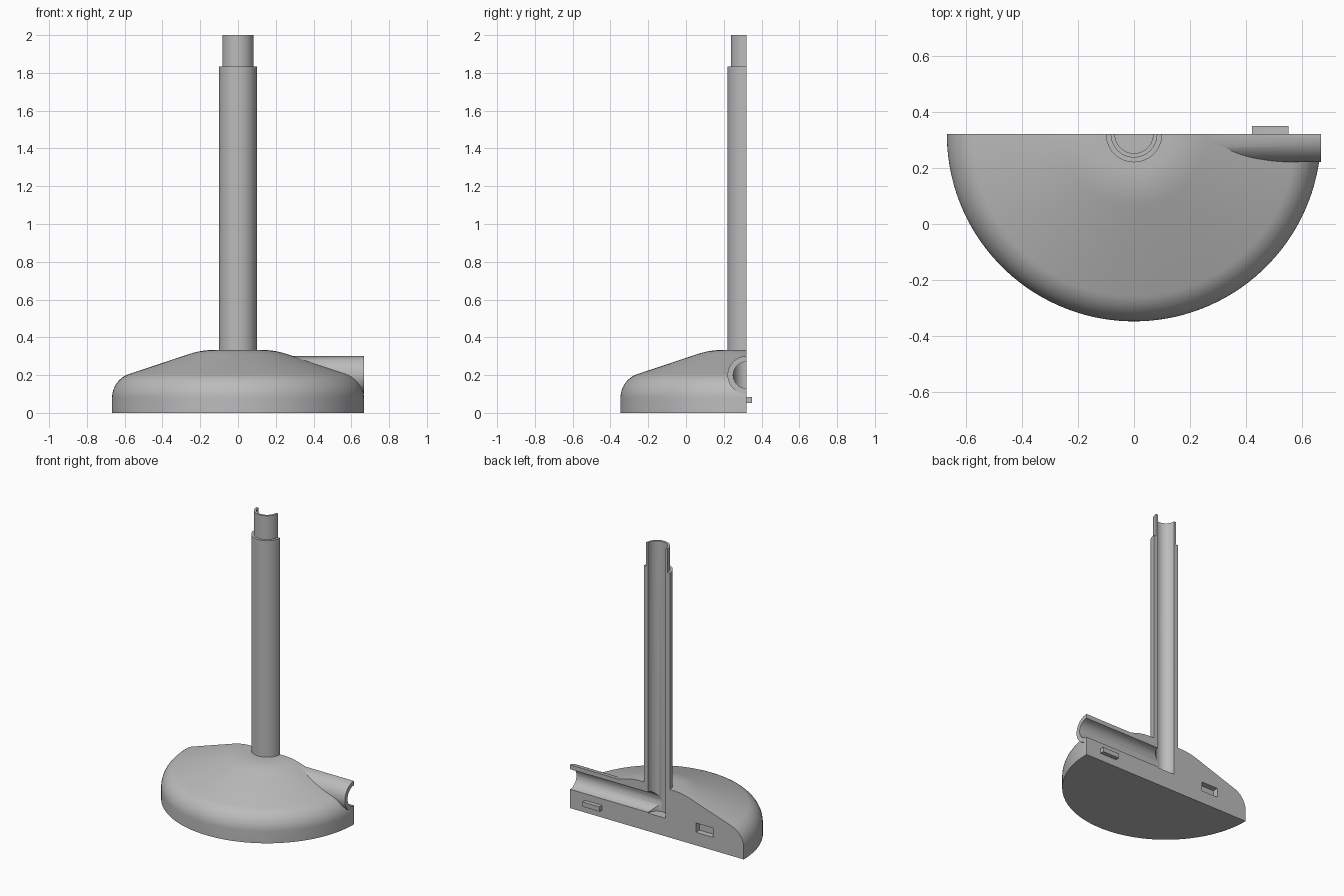
import bpy
import bmesh
import math
from mathutils import Matrix, Vector

if "Cube" in bpy.data.objects:
    bpy.data.objects.remove(bpy.data.objects["Cube"])

CUT_Y = 0.32      # flat parting face of the half shell
R = 0.667         # base radius
PIPE_Z = 0.2      # height of the side pipe axis

grey = bpy.data.materials.new("plain_grey")
grey.use_nodes = True
colour = (0.5, 0.5, 0.5, 1)
grey.diffuse_color = colour
grey.node_tree.nodes["Principled BSDF"].inputs["Base Color"].default_value = colour


def finish(name, bm):
    bmesh.ops.recalc_face_normals(bm, faces=bm.faces)
    mesh = bpy.data.meshes.new(name)
    bm.to_mesh(mesh)
    bm.free()
    mesh.materials.append(grey)
    obj = bpy.data.objects.new(name, mesh)
    bpy.context.collection.objects.link(obj)
    return obj


def lathe(name, profile, steps=128):
    """Solid of revolution around the stem axis; profile starts and ends on it."""
    bm = bmesh.new()
    rings = []
    for r, z in profile:
        if r == 0:
            rings.append([bm.verts.new((0, CUT_Y, z))] * steps)
            continue
        angles = [2 * math.pi * (i + 0.5) / steps for i in range(steps)]
        rings.append([bm.verts.new((r * math.cos(a), CUT_Y + r * math.sin(a), z)) for a in angles])
    for low, high in zip(rings, rings[1:]):
        for i in range(steps):
            j = (i + 1) % steps
            bm.faces.new(dict.fromkeys((low[i], low[j], high[j], high[i])))
    return finish(name, bm)


def side_rod(name, radius, x0, x1):
    bm = bmesh.new()
    place = Matrix.Translation(((x0 + x1) / 2, CUT_Y, PIPE_Z)) @ Matrix.Rotation(math.pi / 2, 4, "Y")
    place = place @ Matrix.Rotation(math.pi / 64, 4, "Z")
    bmesh.ops.create_cone(bm, cap_ends=True, segments=64, radius1=radius, radius2=radius,
                          depth=x1 - x0, matrix=place)
    return finish(name, bm)


def box(name, low, high):
    low, high = Vector(low), Vector(high)
    bm = bmesh.new()
    bmesh.ops.create_cube(bm, size=1, matrix=Matrix.Translation((low + high) / 2)
                          @ Matrix.Diagonal((*(high - low), 1)))
    return finish(name, bm)


def combine(target, tool, operation):
    mod = target.modifiers.new(operation.lower(), "BOOLEAN")
    mod.operation = operation
    mod.solver = "EXACT"
    mod.object = tool
    bpy.context.view_layer.objects.active = target
    bpy.ops.object.modifier_apply(modifier=mod.name)
    bpy.data.objects.remove(tool)


# Domed foot with rounded rim and shoulder, rising into the stem and its neck
profile = [(0, 0), (R, 0)]
slope = math.radians(71.6)
rim = 0.133
for i in range(13):
    a = slope * i / 12
    profile.append((R - rim + rim * math.cos(a), 0.08 + rim * math.sin(a)))
start, corner, end = Vector((0.26, 0.311)), Vector((0.194, 0.333)), Vector((0.13, 0.333))
for i in range(9):
    t = i / 8
    profile.append(tuple(start * (1 - t) ** 2 + corner * 2 * t * (1 - t) + end * t * t))
profile += [(0.1, 0.333), (0.1, 1.835), (0.083, 1.835), (0.083, 2), (0, 2)]
shell = lathe("stand_half_shell", profile)

# Side pipe, then the two bores that meet inside the foot
combine(shell, side_rod("side_pipe", 0.1, 0.02, R - 0.001), "UNION")
combine(shell, lathe("stem_bore", [(0, 0.125), (0.068, 0.125), (0.068, 2.1), (0, 2.1)], 64), "DIFFERENCE")
combine(shell, side_rod("pipe_bore", 0.07, 0.01, 0.8), "DIFFERENCE")

# Parting face and the alignment socket
combine(shell, box("back_half", (-1, CUT_Y, -1), (1, 2, 3)), "DIFFERENCE")
combine(shell, box("socket", (-0.43, CUT_Y - 0.04, 0.09), (-0.3, CUT_Y + 0.1, 0.155)), "DIFFERENCE")

bpy.ops.object.select_all(action="DESELECT")
shell.select_set(True)
bpy.context.view_layer.objects.active = shell
bpy.ops.object.shade_smooth_by_angle(angle=math.radians(30))

# Alignment peg on the parting face
box("alignment_peg", (0.42, CUT_Y - 0.005, 0.052), (0.55, 0.349, 0.085))
